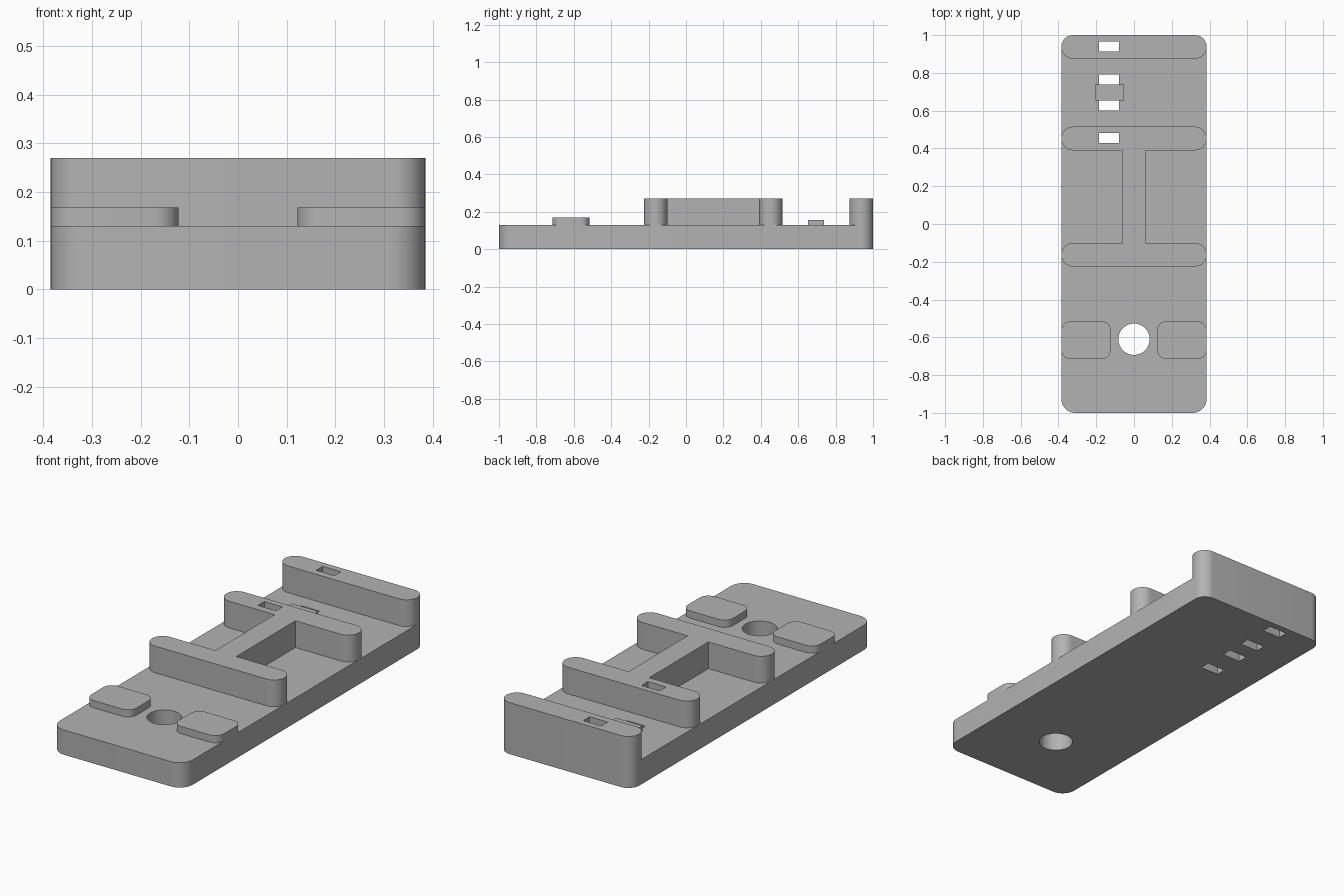
import bpy
import bmesh
from math import cos, sin, pi

default = bpy.data.objects.get("Cube")
if default:
    bpy.data.objects.remove(default, do_unlink=True)

grey = bpy.data.materials.new("plain grey")
grey.use_nodes = True
colour = (0.45, 0.45, 0.45, 1)
grey.diffuse_color = colour
grey.node_tree.nodes["Principled BSDF"].inputs["Base Color"].default_value = colour

HALF_W, DECK, TOP = 0.385, 0.13, 0.27
BAR_R = 0.0625


def prism(name, x, y, z, front_r=0, back_r=None, steps=10):
    """Upright block with rounded corners; x, y and z are (low, high)."""
    back_r = front_r if back_r is None else back_r
    corners = [(x[1], y[1], -1, -1, back_r), (x[0], y[1], 1, -1, back_r),
               (x[0], y[0], 1, 1, front_r), (x[1], y[0], -1, 1, front_r)]
    bm = bmesh.new()
    ring = []
    for i, (cx, cy, sx, sy, r) in enumerate(corners):
        for k in range(steps + 1 if r else 1):
            a = (i + k / steps) * pi / 2
            px = cx + sx * r + r * cos(a)
            py = cy + sy * r + r * sin(a)
            ring.append(bm.verts.new((px, py, z[0])))
    face = bm.faces.new(ring)
    top = bmesh.ops.extrude_face_region(bm, geom=[face])["geom"]
    bmesh.ops.translate(bm, vec=(0, 0, z[1] - z[0]),
                        verts=[v for v in top if isinstance(v, bmesh.types.BMVert)])
    bmesh.ops.remove_doubles(bm, verts=bm.verts, dist=0.0002)
    bmesh.ops.recalc_face_normals(bm, faces=bm.faces)
    mesh = bpy.data.meshes.new(name)
    bm.to_mesh(mesh)
    bm.free()
    obj = bpy.data.objects.new(name, mesh)
    bpy.context.collection.objects.link(obj)
    mesh.materials.append(grey)
    return obj


def activate(obj):
    bpy.ops.object.select_all(action="DESELECT")
    obj.select_set(True)
    bpy.context.view_layer.objects.active = obj


def cut(obj, cutter):
    """Subtract the cutter from the part and discard it."""
    activate(obj)
    mod = obj.modifiers.new("cut", "BOOLEAN")
    mod.operation, mod.solver, mod.object = "DIFFERENCE", "EXACT", cutter
    bpy.ops.object.modifier_apply(modifier=mod.name)
    bpy.data.objects.remove(cutter, do_unlink=True)


# Base plate and the three upright cross bars
width = (-HALF_W, HALF_W)
base = prism("base_plate", width, (-1, 1), (0, DECK), 0.075, BAR_R)
bars = {name: prism(name, width, (y, y + 2 * BAR_R), (DECK, TOP), BAR_R)
        for name, y in (("front_bar", -0.225), ("middle_bar", 0.39), ("back_bar", 0.875))}

# Spine joining the front and middle bars
spine = prism("spine", (-0.06, 0.06), (-0.10, 0.39), (DECK, TOP))

# Low pads beside the round hole
pads = [prism("right_pad", (-HALF_W, -0.122), (-0.715, -0.515), (DECK, 0.168), 0.05),
        prism("left_pad", (0.122, HALF_W), (-0.715, -0.515), (DECK, 0.168), 0.05)]

# Small bridge between the tie slots
bridge = prism("tie_bridge", (-0.205, -0.052), (0.653, 0.738), (DECK, 0.157))

# Round through hole
hole = prism("hole_cutter", (-0.083, 0.083), (-0.693, -0.527), (-0.1, 0.4), 0.083)
cut(base, hole)

# Rectangular tie slots, carried up through any bar above them
for y, bar in ((0.43, "middle_bar"), (0.60, None), (0.738, None), (0.912, "back_bar")):
    for part in filter(None, (base, bars.get(bar))):
        cut(part, prism("slot_cutter", (-0.185, -0.08), (y, y + 0.053), (-0.1, 0.4)))

for part in [base, spine, bridge, *bars.values(), *pads]:
    activate(part)
    bpy.ops.object.shade_smooth_by_angle(angle=pi / 6)
